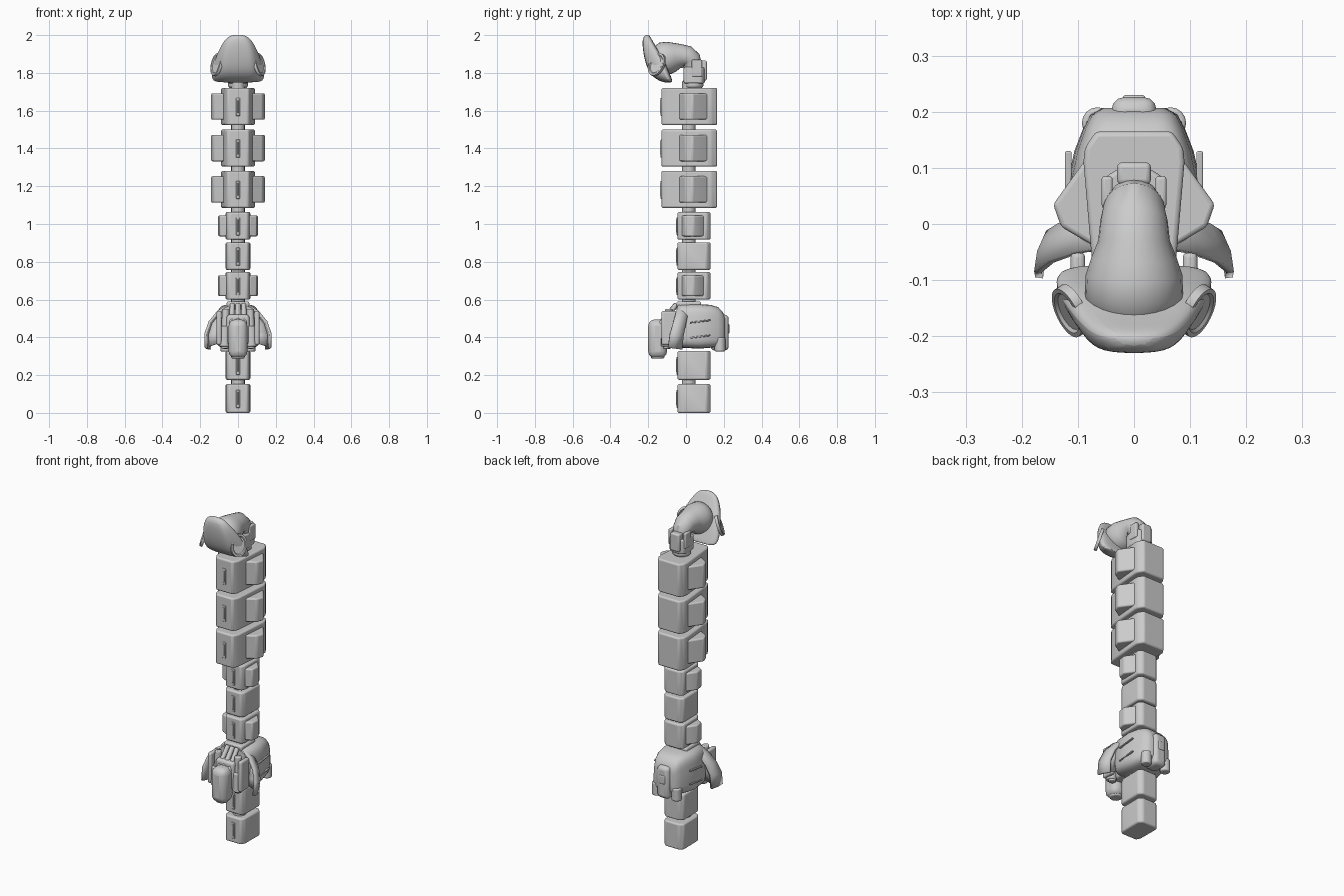
import bpy, bmesh, math
from mathutils import Vector, Matrix

if "Cube" in bpy.data.objects:
    bpy.data.objects.remove(bpy.data.objects["Cube"], do_unlink=True)

grey = bpy.data.materials.new("plain grey")
grey.use_nodes = True
colour = (0.6, 0.6, 0.6, 1)
grey.diffuse_color = colour
grey.node_tree.nodes["Principled BSDF"].inputs["Base Color"].default_value = colour
parts = []


def finish(name, bm, bevel=0, subdiv=0, thick=0):
    bmesh.ops.recalc_face_normals(bm, faces=bm.faces)
    mesh = bpy.data.meshes.new(name)
    bm.to_mesh(mesh)
    bm.free()
    mesh.materials.append(grey)
    ob = bpy.data.objects.new(name, mesh)
    bpy.context.collection.objects.link(ob)
    if thick:
        ob.modifiers.new("thickness", "SOLIDIFY").thickness = thick
    if bevel:
        m = ob.modifiers.new("rounding", "BEVEL")
        m.width, m.segments, m.limit_method = bevel, 3, "ANGLE"
        m.angle_limit = math.radians(28)
    if subdiv:
        m = ob.modifiers.new("smoothing", "SUBSURF")
        m.levels = m.render_levels = subdiv
    parts.append(ob)
    return ob


def loft(name, rings, closed=True, **kw):
    """Skin equal-length point rings; closed rings get end caps."""
    bm = bmesh.new()
    rows = [[bm.verts.new(p) for p in r] for r in rings]
    n = len(rows[0])
    for a, b in zip(rows, rows[1:]):
        for i in range(n if closed else n - 1):
            j = (i + 1) % n
            bm.faces.new((a[i], a[j], b[j], b[i]))
    if closed:
        bm.faces.new(rows[0])
        bm.faces.new(rows[-1])
    return finish(name, bm, **kw)


def mirrored(half):
    """Complete a right-hand outline with its mirror image."""
    return half + [(-x, y) for x, y in reversed(half) if x > 0]


def prism(name, outline, z0, z1, bevel):
    return loft(name, [[(x, y, z) for x, y in outline] for z in (z0, z1)], bevel=bevel)


def box(name, lo, hi, bevel=0.005, tilt=0):
    bm = bmesh.new()
    lo, hi = Vector(lo), Vector(hi)
    mid = (lo + hi) / 2
    bmesh.ops.create_cube(bm, size=1, matrix=Matrix.Translation(mid)
                          @ Matrix.Rotation(tilt, 4, "X")
                          @ Matrix.Diagonal((*(hi - lo), 1)))
    return finish(name, bm, bevel=bevel)


def tube(name, path, sides=24, flat=1):
    """Skin circles of (y, z, radius) along a path in the centre plane."""
    rings = []
    for i, (y, z, r) in enumerate(path):
        a, b = path[max(i - 1, 0)], path[min(i + 1, len(path) - 1)]
        d = Vector((0, b[0] - a[0], b[1] - a[1])).normalized()
        side = Vector((1, 0, 0))
        up = d.cross(side)
        angles = [math.tau * k / sides for k in range(sides)]
        rings.append([Vector((0, y, z)) + r * (math.cos(t) * flat * side + math.sin(t) * up)
                      for t in angles])
    return loft(name, rings)


def rod(name, a, b, r):
    a, b = Vector(a), Vector(b)
    bm = bmesh.new()
    bmesh.ops.create_cone(bm, cap_ends=True, segments=16, radius1=r, radius2=r,
                          depth=(b - a).length,
                          matrix=Matrix.Translation((a + b) / 2)
                          @ (b - a).to_track_quat("Z", "Y").to_matrix().to_4x4())
    return finish(name, bm, bevel=r * 0.25)


# Column segments, with side wings and front ridge
small = mirrored([(0.045, 0.13), (0.066, 0.11), (0.064, -0.02), (0.05, -0.045)])
large = mirrored([(0.068, 0.165), (0.088, 0.135), (0.09, 0.11), (0.072, -0.1), (0.055, -0.13)])
small_wing = [(0.05, 0.1), (0.07, 0.09), (0.106, 0.04), (0.1, -0.005), (0.06, -0.025)]
large_wing = [(0.07, 0.13), (0.09, 0.11), (0.144, 0.035), (0.13, -0.005), (0.07, -0.04)]


def segment(label, z0, z1, big, winged):
    prism(label, large if big else small, z0, z1, 0.009)
    front = -0.13 if big else -0.045
    mid = (z0 + z1) / 2
    box(label + "_ridge", (-0.011, front - 0.005, mid - 0.05),
        (0.011, front + 0.01, mid + 0.045), 0.004)
    box(label + "_ridge_rib", (-0.004, front - 0.008, mid - 0.035),
        (0.004, front, mid + 0.035), 0.002)
    if winged:
        wing = large_wing if big else small_wing
        inset = 0.028 if big else 0.018
        for side, s in (("left", 1), ("right", -1)):
            prism(f"{label}_{side}_wing", [(s * x, y) for x, y in wing],
                  z0 + inset, z1 - inset, 0.008)


for i, z in enumerate((0, 0.175)):
    segment(f"lower_segment_{i + 1}", z, z + 0.153, False, False)
for i, z in enumerate((0.6, 0.757, 0.917)):
    segment(f"middle_segment_{i + 1}", z, z + 0.146, False, i != 1)
for i, z in enumerate((1.085, 1.304, 1.524)):
    segment(f"upper_segment_{i + 1}", z, z + 0.196, True, True)

# Joints between segments
for i, z in enumerate((0.164, 0.59, 0.752, 0.91, 1.074, 1.292, 1.512, 1.73)):
    rod(f"joint_{i + 1}", (0, 0.015, z - 0.03), (0, 0.015, z + 0.03), 0.036)

# Waist housing: rounded sections from front to back
rings = []
for y, w, z0, z1 in ((-0.05, 0.1, 0.36, 0.565), (-0.02, 0.12, 0.345, 0.575),
                     (0.07, 0.126, 0.34, 0.575), (0.13, 0.112, 0.345, 0.572),
                     (0.17, 0.096, 0.35, 0.56), (0.195, 0.082, 0.36, 0.535),
                     (0.207, 0.06, 0.38, 0.5)):
    ring = []
    for k in range(32):
        c, s = math.cos(math.tau * k / 32), math.sin(math.tau * k / 32)
        x = math.copysign(abs(c) ** 0.45, c) * w
        z = math.copysign(abs(s) ** 0.45, s) * (z1 - z0) / 2
        # the sides lean in towards the top
        ring.append((x * (0.93 - 0.5 * z), y, (z0 + z1) / 2 + z))
    rings.append(ring)
loft("waist_housing", rings)
box("waist_back_pod", (-0.04, 0.13, 0.33), (0.04, 0.226, 0.52), 0.022)
box("waist_back_cap", (-0.02, 0.21, 0.42), (0.02, 0.23, 0.47), 0.006)
box("waist_collar", (-0.06, -0.05, 0.56), (0.06, 0.08, 0.59), 0.01)
for side, s in (("left", 1), ("right", -1)):
    rod(side + "_lower_port", (s * 0.065, 0.18, 0.325), (s * 0.065, 0.18, 0.4), 0.028)
    for k, z in enumerate((0.4, 0.48)):
        box(f"{side}_waist_rib_{k}", (s * 0.117 - 0.006, 0.02, z),
            (s * 0.117 + 0.006, 0.13, z + 0.008), 0.003, 0.12)

# Flared hood in front of the waist
arch = [(0.176, 0.345), (0.178, 0.42), (0.155, 0.485), (0.11, 0.54), (0.06, 0.572), (0, 0.582)]
arch = mirrored(arch)
rings = []
for depth in (0, 0.5, 1):
    ring = []
    for x, z in arch:
        low = min(1, (0.58 - z) / 0.2)
        front, back = -0.04 - 0.055 * low, 0.02 - 0.04 * low
        shrink = 1 - 0.12 * depth ** 2
        ring.append((x * shrink, front + (back - front) * depth, z - 0.01 * depth))
    rings.append(ring)
loft("front_hood", rings, closed=False, thick=0.014)
hood_back = [[(x * k, -0.02 - 0.03 * min(1, (0.58 - z) / 0.2), 0.4 + (z - 0.4) * k)
              for x, z in arch] for k in (0.88, 0.5)]
loft("hood_back_wall", hood_back, closed=False, thick=0.012)

# Hanging front unit: canister, arms and hoses
box("front_canister", (-0.05, -0.2, 0.29), (0.05, -0.1, 0.495), 0.036)
rod("canister_nozzle", (0, -0.15, 0.288), (0, -0.15, 0.33), 0.036)
box("front_bracket", (-0.06, -0.13, 0.36), (0.06, -0.03, 0.52), 0.015)
for side, s in (("left", 1), ("right", -1)):
    rod(side + "_front_hose", (s * 0.03, -0.05, 0.575), (s * 0.034, -0.135, 0.47), 0.013)
    rod(side + "_front_piston", (s * 0.07, -0.1, 0.34), (s * 0.065, -0.09, 0.55), 0.02)
    rod(side + "_piston_sleeve", (s * 0.072, -0.105, 0.35), (s * 0.07, -0.1, 0.46), 0.028)
    box(side + "_front_arm", (s * 0.1 - 0.013, -0.13, 0.36), (s * 0.1 + 0.013, -0.05, 0.54), 0.01)
rod("centre_hose", (0, -0.05, 0.575), (0, -0.13, 0.48), 0.014)

# Neck socket and clasp
rod("neck_base", (0, 0.04, 1.72), (0, 0.04, 1.79), 0.052)
prism("neck_socket", mirrored([(0.025, 0.1), (0.05, 0.085), (0.056, 0.03), (0.045, -0.012)]),
      1.745, 1.83, 0.008)
box("neck_rear_clasp", (-0.03, 0.07, 1.76), (0.03, 0.11, 1.865), 0.009)
for side, s in (("left", 1), ("right", -1)):
    box(side + "_neck_clasp", (s * 0.048 - 0.01, 0.03, 1.78), (s * 0.048 + 0.01, 0.085, 1.87), 0.006)

# Bent neck widening into the back of the head
tube("bent_neck", [(0.035, 1.76, 0.045), (0.034, 1.84, 0.048), (0.026, 1.868, 0.055),
                   (0.006, 1.884, 0.06), (-0.03, 1.889, 0.064), (-0.06, 1.885, 0.076),
                   (-0.09, 1.88, 0.086), (-0.13, 1.873, 0.088), (-0.16, 1.87, 0.07)])

# Shield-shaped head: stacked plans, top to bottom
rings = []
for z, yf, wf, ys, ws, yb in ((2.003, -0.216, 0.03, -0.205, 0.035, -0.197),
                              (1.98, -0.232, 0.055, -0.2, 0.073, -0.182),
                              (1.93, -0.23, 0.078, -0.17, 0.105, -0.155),
                              (1.87, -0.22, 0.088, -0.135, 0.134, -0.115),
                              (1.80, -0.197, 0.094, -0.11, 0.155, -0.088),
                              (1.763, -0.155, 0.092, -0.092, 0.15, -0.072),
                              (1.748, -0.115, 0.08, -0.085, 0.125, -0.072)):
    half = [(0, yf), (wf * 0.7, yf + 0.002), (wf, yf + 0.012), (ws, ys), (ws * 0.8, yb), (0, yb)]
    rings.append([(x, y, z) for x, y in mirrored(half)])
loft("head_shield", rings, subdiv=2)

# Oval side rims on the head
for side, s in (("left", 1), ("right", -1)):
    centre = Vector((s * 0.117, -0.157, 1.845))
    facing = Vector((s * 0.8, -0.48, 0.3)).to_track_quat("Z", "Y").to_matrix().to_4x4()
    place = Matrix.Translation(centre) @ facing @ Matrix.Rotation(s * -0.3, 4, "Z")
    rings = []
    for r, h in ((0.046, -0.012), (0.045, 0.004), (0.037, 0.004), (0.033, -0.001)):
        rings.append([place @ Vector((r * math.cos(t), 1.4 * r * math.sin(t), h))
                      for t in [math.tau * k / 32 for k in range(32)]])
    loft(side + "_head_rim", rings)

# Smooth shading with sharp edges kept
bpy.ops.object.select_all(action="DESELECT")
for ob in parts:
    ob.select_set(True)
bpy.context.view_layer.objects.active = parts[0]
bpy.ops.object.shade_smooth_by_angle(angle=math.radians(35))
